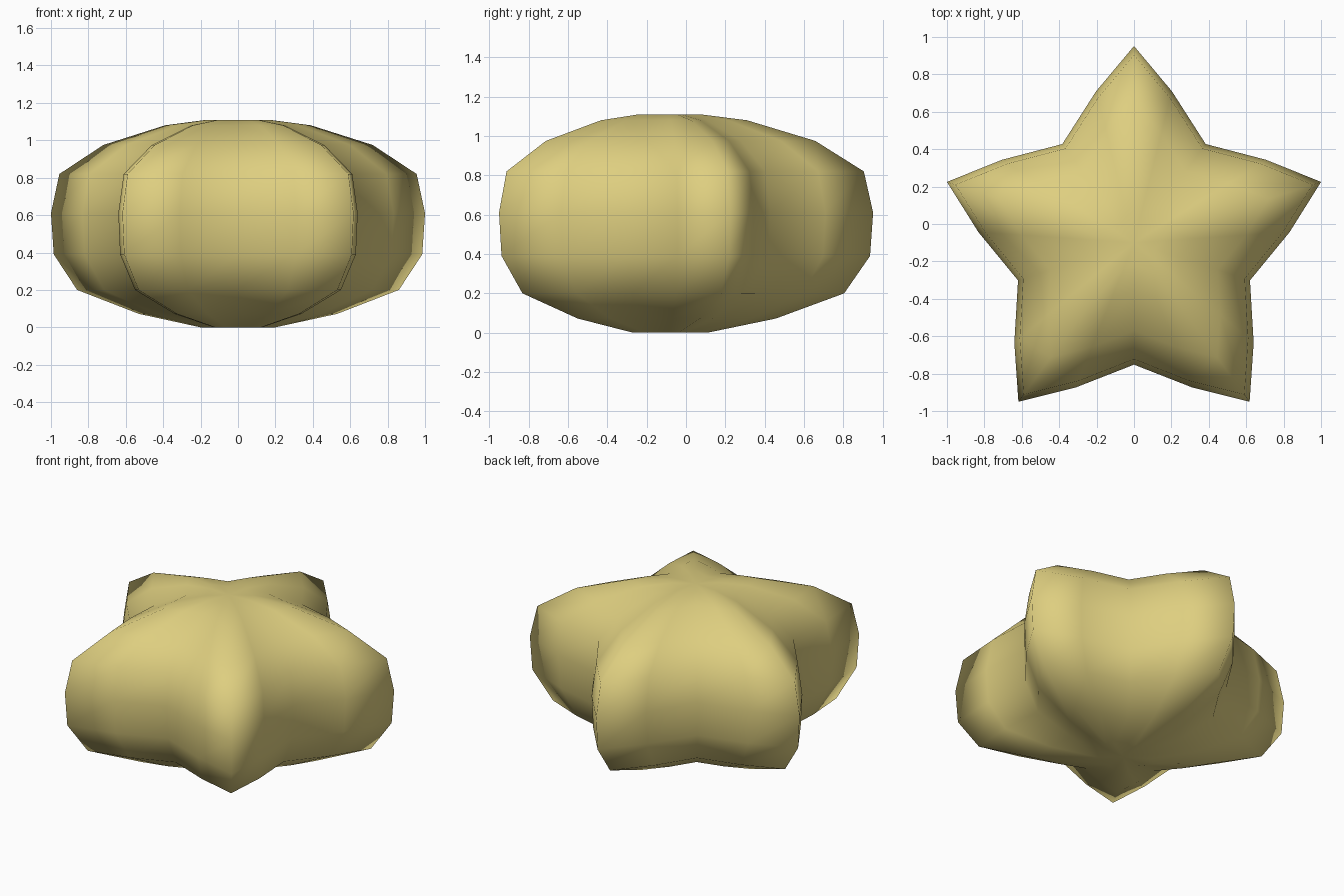
import bpy, bmesh
from math import radians, sin, cos

cube = bpy.data.objects.get("Cube")
if cube:
    bpy.data.objects.remove(cube, do_unlink=True)

# One flat, single-sided colour
COLOUR = (0.73, 0.62, 0.215, 1.0)
mat = bpy.data.materials.new("soft_yellow")
mat.use_nodes = True
mat.diffuse_color = COLOUR
bsdf = next(n for n in mat.node_tree.nodes if n.type == 'BSDF_PRINCIPLED')
bsdf.inputs["Base Color"].default_value = COLOUR
bsdf.inputs["Roughness"].default_value = 0.8
mat.use_backface_culling = True

# Star outline for one arm: (angle from the tip, radius)
ARM = [(0, 1.0515), (14.1, 0.834), (36, 0.652), (57.9, 0.834)]
OUTLINE = [(r * cos(radians(90 + 72 * k + a)), r * sin(radians(90 + 72 * k + a)))
           for k in range(5) for a, r in ARM]
CENTRE_Y = -0.1

# Puffy side profile: (outline scale, height)
PROFILE = [(0.2, 0), (0.53, 0.072), (0.86, 0.2), (0.985, 0.39), (1, 0.61),
           (0.955, 0.82), (0.72, 0.975), (0.39, 1.08), (0.18, 1.108)]


def puffy_star(name, width, inset, inward):
    bm = bmesh.new()
    top = PROFILE[-1][1]
    rings = []
    for s, z in PROFILE:
        z = min(max(z, inset), top - inset)
        rings.append([bm.verts.new((x * s * width, y * s * width + CENTRE_Y, z))
                      for x, y in OUTLINE])
    n = len(OUTLINE)
    for low, high in zip(rings, rings[1:]):
        for i in range(n):
            j = (i + 1) % n
            bm.faces.new((low[i], low[j], high[j], high[i]))
    # Flat caps fanned to the centre
    for ring, z in ((rings[0], inset), (rings[-1], top - inset)):
        pole = bm.verts.new((0, CENTRE_Y, z))
        for i in range(n):
            bm.faces.new((ring[i], ring[(i + 1) % n], pole))
    bmesh.ops.recalc_face_normals(bm, faces=bm.faces)
    if inward:
        bmesh.ops.reverse_faces(bm, faces=bm.faces)
    for f in bm.faces:
        f.smooth = True
    mesh = bpy.data.meshes.new(name)
    bm.to_mesh(mesh)
    bm.free()
    mesh.materials.append(mat)
    obj = bpy.data.objects.new(name, mesh)
    bpy.context.collection.objects.link(obj)
    return obj


# Solid star, and the slightly wider inward-facing rim shell around it
puffy_star("star_body", 0.95, 0.003, False)
puffy_star("star_rim_shell", 1.0, 0.0, True)
